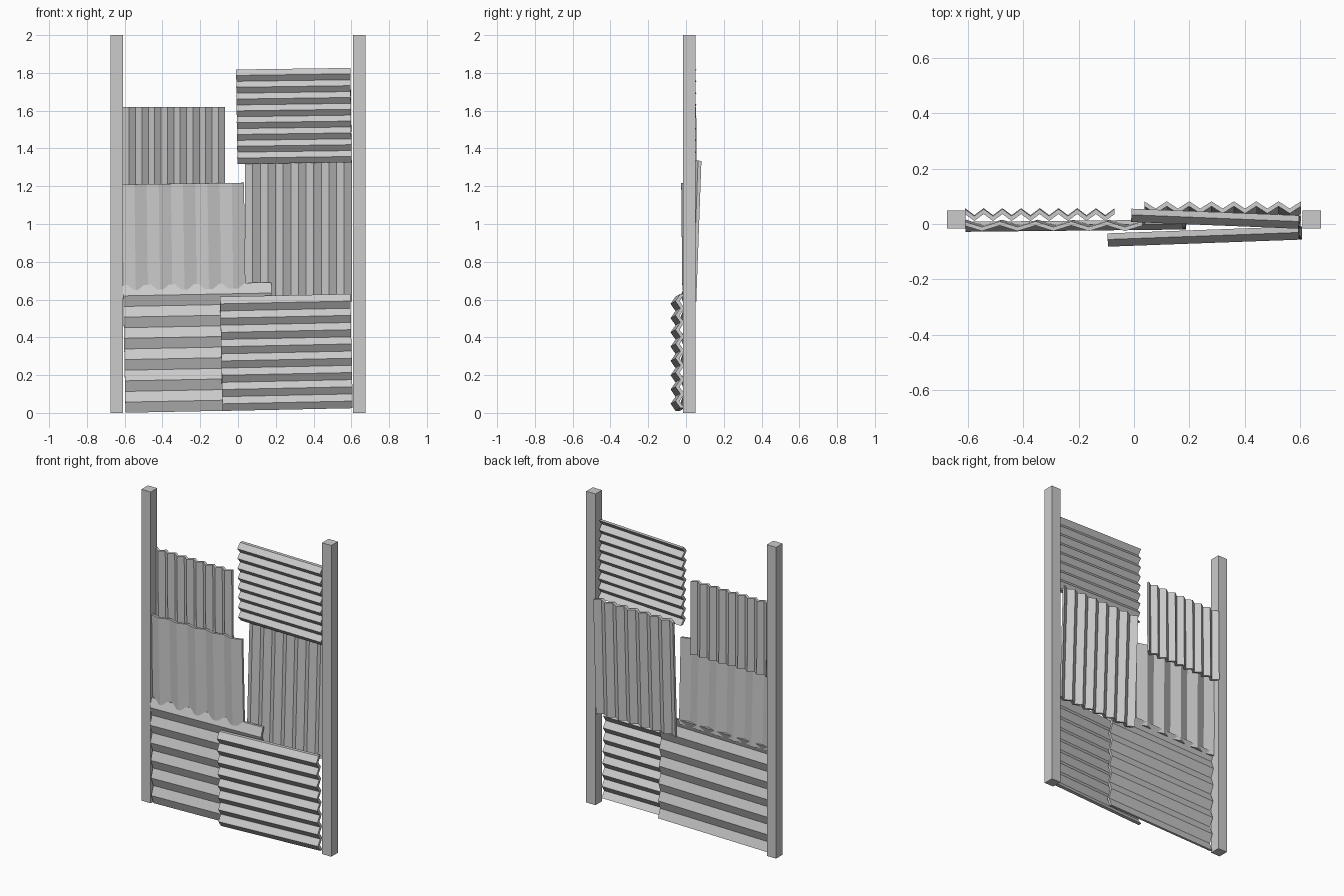
import bpy, bmesh
from math import radians
from mathutils import Matrix

if "Cube" in bpy.data.objects:
    bpy.data.objects.remove(bpy.data.objects["Cube"])


def add_object(name, bm):
    bmesh.ops.recalc_face_normals(bm, faces=bm.faces)
    mesh = bpy.data.meshes.new(name)
    bm.to_mesh(mesh)
    bm.free()
    obj = bpy.data.objects.new(name, mesh)
    bpy.context.collection.objects.link(obj)
    return obj


def post(name, x):
    bm = bmesh.new()
    bmesh.ops.create_cube(bm, size=1, matrix=Matrix.Diagonal((0.066, 0.066, 2, 1)))
    add_object(name, bm).location = (x, 0.016, 1)


def sheet(name, width, height, folds, amp, thick, upright, loc, rot):
    """Zigzag sheet, thickened along y; rot is (lean, roll, yaw) in degrees."""
    bm = bmesh.new()
    run, length = (width, height) if upright else (height, width)
    rows = []
    for i in range(2 * folds + 1):
        t = run * (i / (2 * folds) - 0.5)
        y = (amp if i % 2 == 0 else -amp) / 2 - thick / 2
        ends = (-length / 2, length / 2)
        rows.append([bm.verts.new((t, y, e) if upright else (e, y, -t)) for e in ends])
    for a, b in zip(rows, rows[1:]):
        bm.faces.new((a[0], b[0], b[1], a[1]))
    new = bmesh.ops.extrude_face_region(bm, geom=bm.faces[:], use_keep_orig=True)["geom"]
    bmesh.ops.translate(bm, vec=(0, thick, 0),
                        verts=[v for v in new if isinstance(v, bmesh.types.BMVert)])
    obj = add_object(name, bm)
    obj.location = loc
    obj.rotation_euler = [radians(a) for a in rot]


# Square side posts
for side, x in (("left", -0.642), ("right", 0.642)):
    post(side + "_post", x)

# Upright corrugated sheets
sheet("upper_left_sheet", 0.54, 0.47, 8, 0.025, 0.018, True, (-0.34, 0.034, 1.385), (0.4, 0, 0))
sheet("middle_left_sheet", 0.645, 0.56, 5, 0.020, 0.015, True, (-0.287, -0.005, 0.934), (0.6, -0.8, 0))
sheet("middle_right_sheet", 0.565, 0.745, 7, 0.026, 0.018, True, (0.32, 0.046, 0.963), (-2.1, 0, 0))

# Horizontal corrugated sheets
sheet("upper_right_sheet", 0.605, 0.50, 8, 0.026, 0.022, False, (0.296, 0.019, 1.572), (0, -0.8, -2.3))
sheet("lower_left_sheet", 0.785, 0.675, 6, 0.021, 0.015, False, (-0.21, -0.006, 0.346), (0, -1.1, 0.6))
sheet("lower_right_sheet", 0.69, 0.605, 8, 0.026, 0.022, False, (0.256, -0.045, 0.32), (0, -1.2, 2.1))
